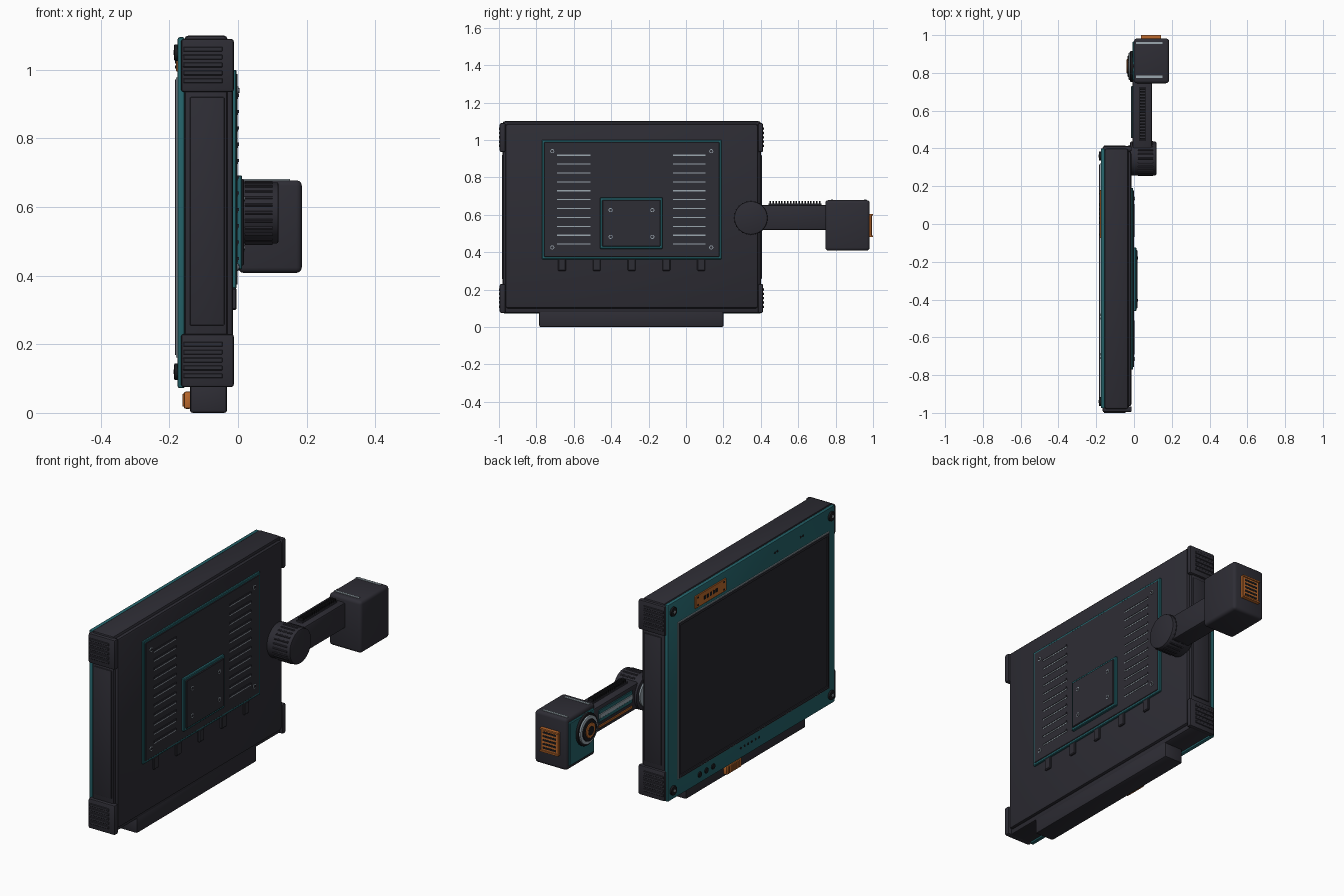
import bpy, bmesh, math
from mathutils import Matrix, Vector

if "Cube" in bpy.data.objects:
    bpy.data.objects.remove(bpy.data.objects["Cube"])


def material(name, r, g, b):
    m = bpy.data.materials.new(name)
    m.use_nodes = True
    m.diffuse_color = (r, g, b, 1)
    m.node_tree.nodes["Principled BSDF"].inputs["Base Color"].default_value = (r, g, b, 1)
    return m


DARK = material("charcoal", 0.027, 0.026, 0.035)
SCREEN = material("screen black", 0.021, 0.02, 0.026)
BLACK = material("soft black", 0.01, 0.01, 0.012)
TEAL = material("teal", 0.018, 0.125, 0.145)
ORANGE = material("orange", 0.5, 0.14, 0.025)
GREY = material("light grey", 0.33, 0.39, 0.43)


def finish(name, bm, mat):
    mesh = bpy.data.meshes.new(name)
    bm.to_mesh(mesh)
    bm.free()
    mesh.materials.append(mat)
    mesh.shade_smooth()
    mesh.set_sharp_from_angle(angle=math.radians(35))
    ob = bpy.data.objects.new(name, mesh)
    bpy.context.collection.objects.link(ob)
    return ob


def box(name, mat, x, y, z, bevel=0.0, segments=2):
    """Box from (min, max) pairs on each axis."""
    lo, hi = Vector((x[0], y[0], z[0])), Vector((x[1], y[1], z[1]))
    bm = bmesh.new()
    bmesh.ops.create_cube(bm, size=1, matrix=Matrix.Translation((lo + hi) / 2) @ Matrix.Diagonal((*(hi - lo), 1)))
    if bevel:
        bmesh.ops.bevel(bm, geom=bm.edges[:], offset=bevel, segments=segments, profile=0.5, affect='EDGES')
    return finish(name, bm, mat)


def disc(name, mat, x, y, z, radius, sides=32, bevel=0.0):
    """Cylinder lying along x, from x[0] to x[1]."""
    bm = bmesh.new()
    place = Matrix.Translation(((x[0] + x[1]) / 2, y, z)) @ Matrix.Rotation(math.pi / 2, 4, 'Y')
    bmesh.ops.create_cone(bm, cap_ends=True, segments=sides, radius1=radius, radius2=radius,
                          depth=x[1] - x[0], matrix=place)
    if bevel:
        rims = [e for e in bm.edges if abs(e.verts[0].co.x - e.verts[1].co.x) < 1e-4]
        bmesh.ops.bevel(bm, geom=rims, offset=bevel, segments=2, profile=0.5, affect='EDGES')
    return finish(name, bm, mat)


def frame(name, mat, x, y, z, w):
    """Rectangular rim of width w."""
    box(name + "_bottom", mat, x, y, (z[0], z[0] + w))
    box(name + "_top", mat, x, y, (z[1] - w, z[1]))
    box(name + "_near", mat, x, (y[0], y[0] + w), (z[0] + w, z[1] - w))
    box(name + "_far", mat, x, (y[1] - w, y[1]), (z[0] + w, z[1] - w))


# Housing with a raised rear cover
box("housing", DARK, (-0.156, -0.03), (-0.98, 0.4), (0.075, 1.1), 0.012)
box("rear_cover", DARK, (-0.05, -0.014), (-0.965, 0.385), (0.1, 1.085), 0.012)
box("front_bezel", TEAL, (-0.176, -0.155), (-0.975, 0.4), (0.072, 1.095), 0.006)
for side, y in (("right", -0.98), ("left", 0.4)):
    box("side_panel_" + side, DARK, (-0.14, -0.04), (y - 0.005, y + 0.005), (0.255, 0.92), 0.003)

# Ribbed corner guards
for end, y in (("right", (-0.996, -0.965)), ("left", (0.385, 0.412))):
    outer = y[0] if end == "right" else y[1]
    for level, z in (("lower", (0.075, 0.23)), ("upper", (0.935, 1.09))):
        box(f"corner_guard_{end}_{level}", DARK, (-0.166, -0.012), y, z, 0.008)
        for i in range(5):
            h = z[0] + 0.033 + i * 0.023
            box(f"guard_rib_{end}_{level}_{i}", DARK, (-0.16, -0.045),
                (outer - 0.004, outer + 0.004), (h - 0.007, h + 0.007), 0.002, 1)

# Display and its trim
box("display", SCREEN, (-0.179, -0.17), (-0.905, 0.305), (0.178, 0.962))
frame("display_lip", DARK, (-0.184, -0.17), (-0.915, 0.315), (0.168, 0.972), 0.012)
frame("display_trim", GREY, (-0.18, -0.17), (-0.921, 0.321), (0.162, 0.978), 0.006)

# Bezel screws, badge, buttons and indicator dots
for y in (-0.94, 0.36):
    for z in (0.12, 1.05):
        disc("bezel_screw", BLACK, (-0.186, -0.17), y, z, 0.024, 20, 0.003)
        disc("bezel_screw_socket", GREY, (-0.188, -0.18), y, z, 0.008, 6)
box("badge", ORANGE, (-0.181, -0.17), (-0.075, 0.18), (0.995, 1.06), 0.002, 1)
for i in range(5):
    box("badge_mark", BLACK, (-0.183, -0.18), (0.0 + i * 0.024, 0.014 + i * 0.024), (1.018, 1.036))
for y in (-0.055, 0.16):
    for z in (1.008, 1.047):
        disc("badge_rivet", BLACK, (-0.183, -0.18), y, z, 0.005, 10)
for i in range(3):
    disc("button", BLACK, (-0.182, -0.17), 0.03 + i * 0.055, 0.118, 0.014, 20, 0.003)
for i in range(6):
    disc("indicator", BLACK, (-0.178, -0.17), -0.2 - i * 0.03, 0.125, 0.006, 12)
for y in (-0.71, -0.69, -0.5, -0.48):
    disc("sensor_dot", BLACK, (-0.178, -0.17), y, 1.035, 0.006, 12)

# Bottom rail with a thumb latch
box("bottom_rail", DARK, (-0.14, -0.032), (-0.785, 0.2), (0.0, 0.085), 0.008)
box("latch", ORANGE, (-0.158, -0.135), (-0.235, -0.11), (0.012, 0.062), 0.006)
for i in range(4):
    y = -0.212 + i * 0.026
    box("latch_rib", ORANGE, (-0.162, -0.15), (y, y + 0.012), (0.018, 0.056), 0.002, 1)

# Rear equipment plate with vents
box("rear_plate_edge", TEAL, (-0.02, -0.004), (-0.77, 0.19), (0.362, 1.0), 0.003, 1)
box("rear_plate", DARK, (-0.01, -0.001), (-0.758, 0.178), (0.374, 0.988), 0.002, 1)
for y in ((-0.69, -0.51), (-0.07, 0.105)):
    for i in range(11):
        z = 0.443 + i * 0.0475
        box("vent_slot", GREY, (-0.005, 0.0005), y, (z - 0.003, z + 0.003))
        box("vent_louvre", DARK, (-0.005, 0.003), y, (z + 0.003, z + 0.012))
for y in (-0.715, 0.135):
    for z in (0.425, 0.94):
        disc("plate_screw", GREY, (-0.005, 0.002), y, z, 0.011, 16)
        disc("plate_screw_head", DARK, (-0.005, 0.004), y, z, 0.007, 16)

# Square mounting plate
box("mount_edge", TEAL, (-0.005, 0.012), (-0.46, -0.125), (0.418, 0.692), 0.003, 1)
box("mount_plate", DARK, (0.0, 0.018), (-0.448, -0.137), (0.43, 0.68), 0.003, 1)
for y in (-0.403, -0.18):
    for z in (0.482, 0.625):
        disc("mount_screw", GREY, (0.01, 0.0195), y, z, 0.011, 16)
        disc("mount_screw_head", DARK, (0.01, 0.021), y, z, 0.007, 16)

# Cable clips below the plate
for i in range(5):
    y = -0.663 + i * 0.186
    box("cable_clip", DARK, (-0.02, -0.004), (y - 0.021, y + 0.021), (0.3, 0.364), 0.004, 1)

# Hinge drum with grip ribs
HY, HZ = 0.347, 0.583
disc("hinge_drum", DARK, (-0.02, 0.118), HY, HZ, 0.089, 48, 0.005)
disc("hinge_washer", GREY, (-0.028, -0.018), HY, HZ, 0.07, 40)
for i in range(24):
    a = i * math.tau / 24
    y, z = HY + 0.088 * math.cos(a), HZ + 0.088 * math.sin(a)
    disc("drum_rib", DARK, (0.02, 0.1), y, z, 0.005, 8)

# Arm with a toothed spine and inlaid strips
box("arm", DARK, (-0.008, 0.095), (0.36, 0.77), (0.518, 0.652), 0.01)
box("arm_spine", DARK, (0.03, 0.062), (0.44, 0.725), (0.645, 0.66))
for i in range(18):
    y = 0.447 + i * 0.0155
    box("spine_tooth", BLACK, (0.032, 0.06), (y, y + 0.008), (0.655, 0.674))
box("arm_inlay_teal", TEAL, (-0.012, 0.0), (0.455, 0.73), (0.568, 0.632), 0.002, 1)
box("arm_inlay_grey", GREY, (-0.015, 0.0), (0.455, 0.73), (0.588, 0.612), 0.002, 1)
box("arm_inlay_orange", ORANGE, (-0.012, 0.0), (0.455, 0.73), (0.538, 0.552), 0.002, 1)

# Head block with light strips and a grille
box("head", DARK, (0.0, 0.186), (0.745, 0.982), (0.408, 0.678), 0.016, 3)
for y in (0.78, 0.958):
    box("light_strip", GREY, (0.01, 0.152), (y - 0.006, y + 0.006), (0.67, 0.681))
box("head_side_plate", TEAL, (-0.008, 0.01), (0.762, 0.965), (0.43, 0.656), 0.004, 1)
box("grille", ORANGE, (0.038, 0.142), (0.97, 0.994), (0.486, 0.6), 0.004, 1)
for i in range(5):
    z = 0.503 + i * 0.02
    box("grille_slot", BLACK, (0.052, 0.128), (0.985, 0.9955), (z - 0.005, z + 0.005))
frame_z = (0.486, 0.6)
for z in frame_z:
    box("grille_lip", ORANGE, (0.038, 0.142), (0.98, 1.0), (z - 0.004, z + 0.004))

# Lens knob on the head
LY, LZ = 0.835, 0.575
for part, mat, depth, radius in (("lens_base", BLACK, -0.02, 0.082), ("lens_ring", GREY, -0.028, 0.072),
                                 ("lens_barrel", BLACK, -0.034, 0.056), ("lens_rim", ORANGE, -0.039, 0.038),
                                 ("lens_glass", BLACK, -0.041, 0.024)):
    disc(part, mat, (depth, 0.0), LY, LZ, radius, 40, 0.003)
